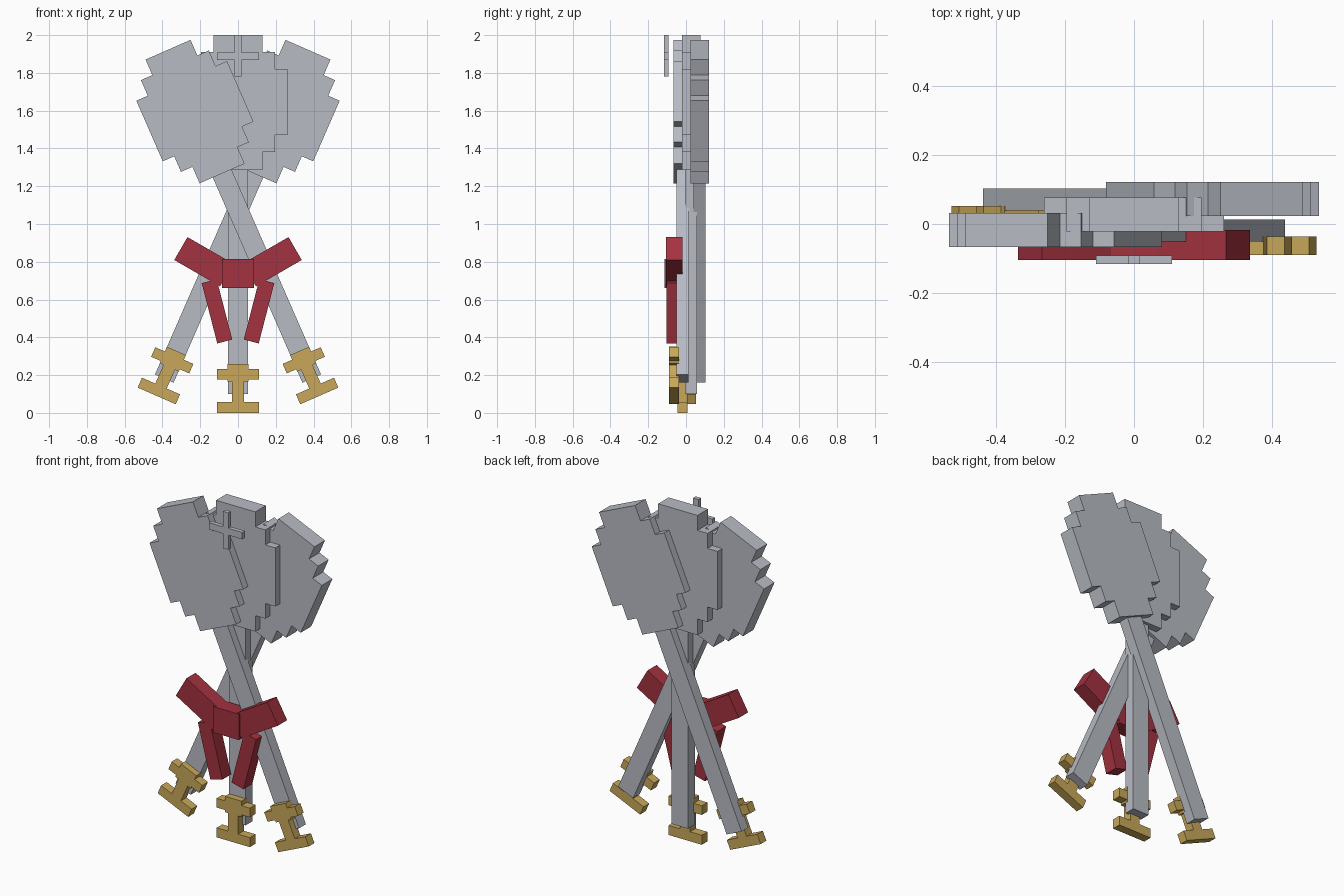
import bpy, bmesh
from math import sin, cos, radians

cube = bpy.data.objects.get("Cube")
if cube:
    bpy.data.objects.remove(cube)


def material(name, rgb):
    m = bpy.data.materials.new(name)
    m.use_nodes = True
    m.diffuse_color = (*rgb, 1)
    m.node_tree.nodes["Principled BSDF"].inputs["Base Color"].default_value = (*rgb, 1)
    return m


SILVER = material("silver grey", (0.48, 0.50, 0.55))
RED = material("ribbon red", (0.37, 0.032, 0.05))
GOLD = material("gold", (0.58, 0.39, 0.10))


def turn(points, degrees, pivot):
    """Rotate x-z points about a pivot."""
    c, s = cos(radians(degrees)), sin(radians(degrees))
    px, pz = pivot
    return [(px + (x - px) * c - (z - pz) * s,
             pz + (x - px) * s + (z - pz) * c) for x, z in points]


def slab(name, outline, y0, y1, mat):
    """Extrude an x-z outline from y0 to y1."""
    bm = bmesh.new()
    front = bm.faces.new([bm.verts.new((x, y0, z)) for x, z in outline])
    ext = bmesh.ops.extrude_face_region(bm, geom=[front], use_keep_orig=True)
    verts = [e for e in ext["geom"] if isinstance(e, bmesh.types.BMVert)]
    bmesh.ops.translate(bm, verts=verts, vec=(0, y1 - y0, 0))
    bmesh.ops.recalc_face_normals(bm, faces=bm.faces)
    mesh = bpy.data.meshes.new(name)
    bm.to_mesh(mesh)
    bm.free()
    mesh.materials.append(mat)
    obj = bpy.data.objects.new(name, mesh)
    bpy.context.collection.objects.link(obj)
    return obj


def stepped(rows):
    """Symmetric stepped outline from (half width, top, bottom) rows, top down."""
    right = [p for w, top, bottom in rows for p in ((w, top), (w, bottom))]
    return right + [(-x, z) for x, z in reversed(right)]


def rect(half_width, z0, z1):
    return stepped([(half_width, z1, z0)])


# Outlines of one upright spoon
bowl = stepped([(0.13, 2.0, 1.91), (0.196, 1.91, 1.82), (0.262, 1.82, 1.47),
                (0.196, 1.47, 1.38), (0.13, 1.38, 1.285)])
stick = rect(0.054, 0.1, 1.3)
foot = stepped([(0.055, 0.26, 0.233), (0.11, 0.233, 0.178), (0.055, 0.178, 0.165),
                (0.033, 0.165, 0.057), (0.11, 0.057, 0)])

# Three crossed spoons, stacked front to back
CROSSING = (0, 1.075)
for side, tilt, dy in (("right", 23.6, -0.045), ("middle", 0, 0), ("left", -23.6, 0.045)):
    for part, shape, y0, y1, mat in (("bowl", bowl, -0.022, 0.077, SILVER),
                                     ("stick", stick, -0.006, 0.058, SILVER),
                                     ("foot", foot, -0.045, 0.008, GOLD)):
        slab(f"{side}_spoon_{part}", turn(shape, tilt, CROSSING), y0 + dy, y1 + dy, mat)

# Small cross in front of the middle bowl
cross = stepped([(0.018, 2.0, 1.908), (0.11, 1.908, 1.867), (0.018, 1.867, 1.78)])
slab("front_cross", cross, -0.117, -0.092, SILVER)

# Ribbon bow: knot, loops and tails
slab("bow_knot", rect(0.086, 0.66, 0.815), -0.115, -0.02, RED)
for side, sign in (("left", 1), ("right", -1)):
    loop = turn(rect(0.07, 0.0, 0.28), -60, (0, 0))
    tail = turn(rect(0.041, 0.0, 0.33), -14.5, (0, 0))
    slab(f"{side}_bow_loop", [(sign * (x + 0.06), z + 0.73) for x, z in loop],
         -0.105, -0.018, RED)
    slab(f"{side}_bow_tail", [(sign * (x + 0.07), z + 0.378) for x, z in tail],
         -0.104, -0.022, RED)
